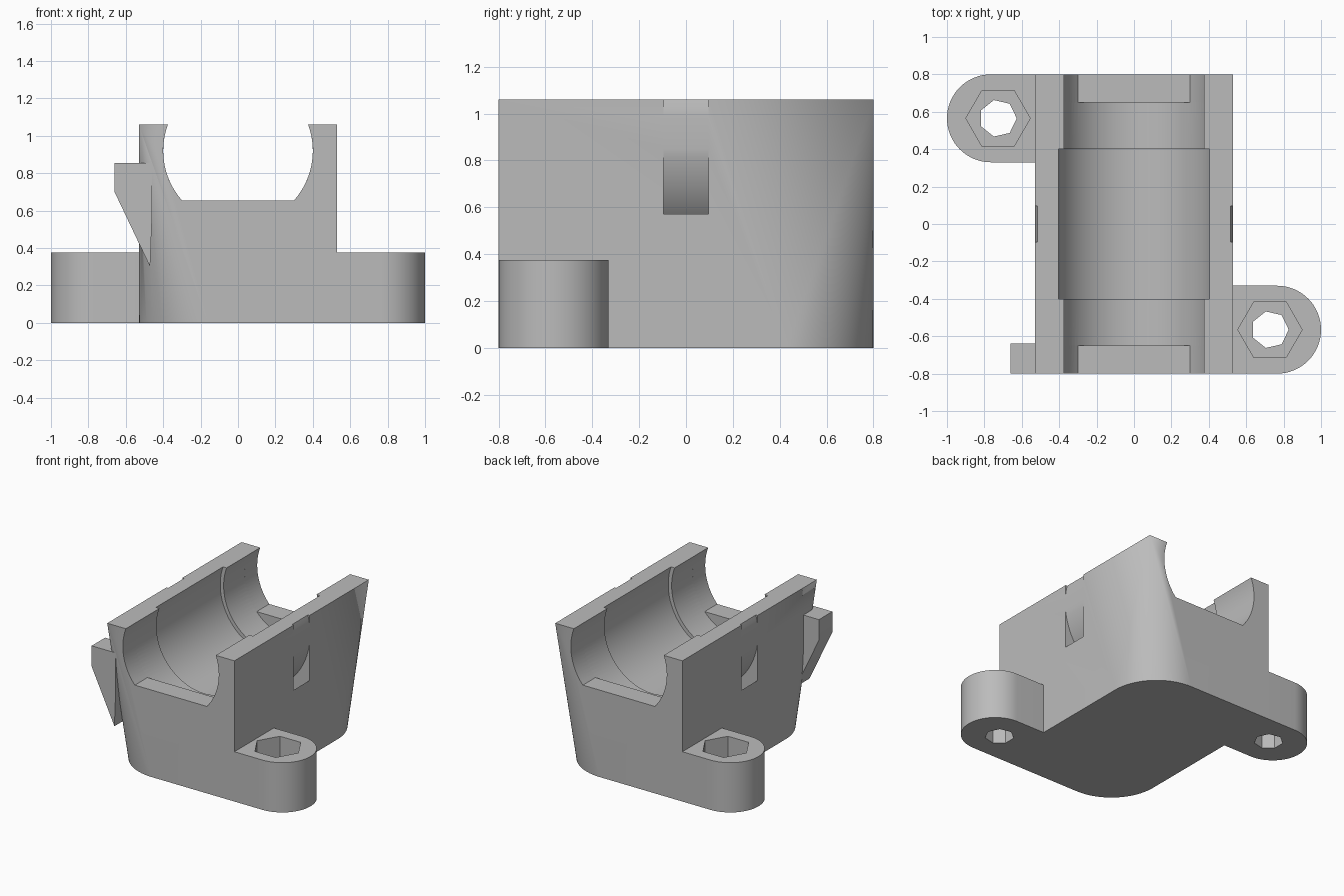
import bpy, bmesh
from math import sin, cos, pi, radians
from mathutils import Vector

cube = bpy.data.objects.get("Cube")
if cube:
    bpy.data.objects.remove(cube, do_unlink=True)

grey = bpy.data.materials.new("matte_grey")
grey.use_nodes = True
COLOUR = (0.5, 0.5, 0.5, 1)
grey.diffuse_color = COLOUR
grey.node_tree.nodes["Principled BSDF"].inputs["Base Color"].default_value = COLOUR

W, D, H = 0.53, 0.8, 1.06      # body half width, half depth, height
CORNER = 0.37                  # corner radius at the base
AXIS_Z = 0.92                  # height of the bore axis
LUG_X, LUG_Y, LUG_R, LUG_H = 0.765, 0.565, 0.235, 0.375


def to_object(name, bm):
    bmesh.ops.recalc_face_normals(bm, faces=bm.faces)
    mesh = bpy.data.meshes.new(name)
    bm.to_mesh(mesh)
    bm.free()
    mesh.materials.append(grey)
    ob = bpy.data.objects.new(name, mesh)
    bpy.context.collection.objects.link(ob)
    return ob


def prism(name, pts, lo, hi, axis):
    """Extrude a 2D outline along y (outline in xz) or z (outline in xy)."""
    bm = bmesh.new()
    place = (lambda p: (p[0], lo, p[1])) if axis == "Y" else (lambda p: (p[0], p[1], lo))
    face = bm.faces.new([bm.verts.new(place(p)) for p in pts])
    new = bmesh.ops.extrude_face_region(bm, geom=[face])["geom"]
    shift = Vector((0, hi - lo, 0)) if axis == "Y" else Vector((0, 0, hi - lo))
    bmesh.ops.translate(bm, vec=shift, verts=[v for v in new if isinstance(v, bmesh.types.BMVert)])
    return to_object(name, bm)


def arc(cx, cy, r, a0, a1, n):
    return [(cx + r * cos(a0 + (a1 - a0) * i / n), cy + r * sin(a0 + (a1 - a0) * i / n))
            for i in range(n + 1)]


def circle(cx, cy, r, n, start=0):
    return arc(cx, cy, r, start, start + 2 * pi, n)[:-1]


def combine(target, other, operation):
    """Apply a boolean and discard the helper."""
    mod = target.modifiers.new("cut", "BOOLEAN")
    mod.operation, mod.object, mod.solver = operation, other, "EXACT"
    bpy.ops.object.select_all(action="DESELECT")
    bpy.context.view_layer.objects.active = target
    target.select_set(True)
    bpy.ops.object.modifier_apply(modifier=mod.name)
    bpy.data.objects.remove(other, do_unlink=True)


# Body: square top blending into a base with two opposite rounded corners
bm = bmesh.new()
for x in (-W, W):
    for y in (-D, D):
        bm.verts.new((x, y, H))
for s in (1, -1):
    bm.verts.new((s * W, -s * D, 0))
    for x, y in arc(W - CORNER, D - CORNER, CORNER, 0, pi / 2, 20):
        bm.verts.new((s * x, s * y, 0))
bmesh.ops.convex_hull(bm, input=bm.verts)
bmesh.ops.dissolve_limit(bm, angle_limit=radians(0.1), verts=bm.verts, edges=bm.edges)
body = to_object("bearing_holder", bm)

# Screw lugs at the two square corners
for s in (1, -1):
    outline = [(0.3, -LUG_Y - LUG_R)]
    outline += arc(LUG_X, -LUG_Y, LUG_R, -pi / 2, pi / 2, 32)
    outline += [(0.3, -LUG_Y + LUG_R)]
    lug = prism("lug", [(s * x, s * y) for x, y in outline], 0, LUG_H, "Z")
    combine(body, lug, "UNION")

# Switch tab on the side
tab = [(-0.66, 0.855), (-0.46, 0.855), (-0.46, 0.56), (-0.47, 0.3), (-0.66, 0.7)]
combine(body, prism("switch_tab", tab, -D, -0.64, "Y"), "UNION")

# Bearing bore, its wider middle seat, and the flat-bottomed end openings
BORE, FLAT = 0.4, 0.655
combine(body, prism("bore_cutter", circle(0, AXIS_Z, BORE, 96), -0.65, 0.65, "Y"), "DIFFERENCE")
combine(body, prism("seat_cutter", circle(0, AXIS_Z, 0.428, 96), -0.4, 0.4, "Y"), "DIFFERENCE")
a = -0.724                     # angle where the flat meets the bore
opening = arc(0, AXIS_Z, BORE, a, pi - a, 72)
for lo, hi in ((-0.9, -0.65), (0.65, 0.9)):
    combine(body, prism("opening_cutter", opening, lo, hi, "Y"), "DIFFERENCE")

# Curved strap channel around the bearing
ring = prism("strap_cutter", circle(0, AXIS_Z, 0.635, 96), -0.095, 0.095, "Y")
core = prism("strap_core", circle(0, AXIS_Z, 0.5346, 96), -0.2, 0.2, "Y")
combine(ring, core, "DIFFERENCE")
combine(body, ring, "DIFFERENCE")

# Screw holes and hexagonal nut pockets
for s in (1, -1):
    x, y = s * 0.727, -s * LUG_Y
    combine(body, prism("hole_cutter", circle(x, y, 0.1, 7), -0.1, 0.5, "Z"), "DIFFERENCE")
    combine(body, prism("nut_cutter", circle(x, y, 0.172, 6), 0.16, 0.5, "Z"), "DIFFERENCE")

bpy.ops.object.select_all(action="DESELECT")
bpy.context.view_layer.objects.active = body
body.select_set(True)
bpy.ops.object.shade_smooth_by_angle(angle=radians(30))
